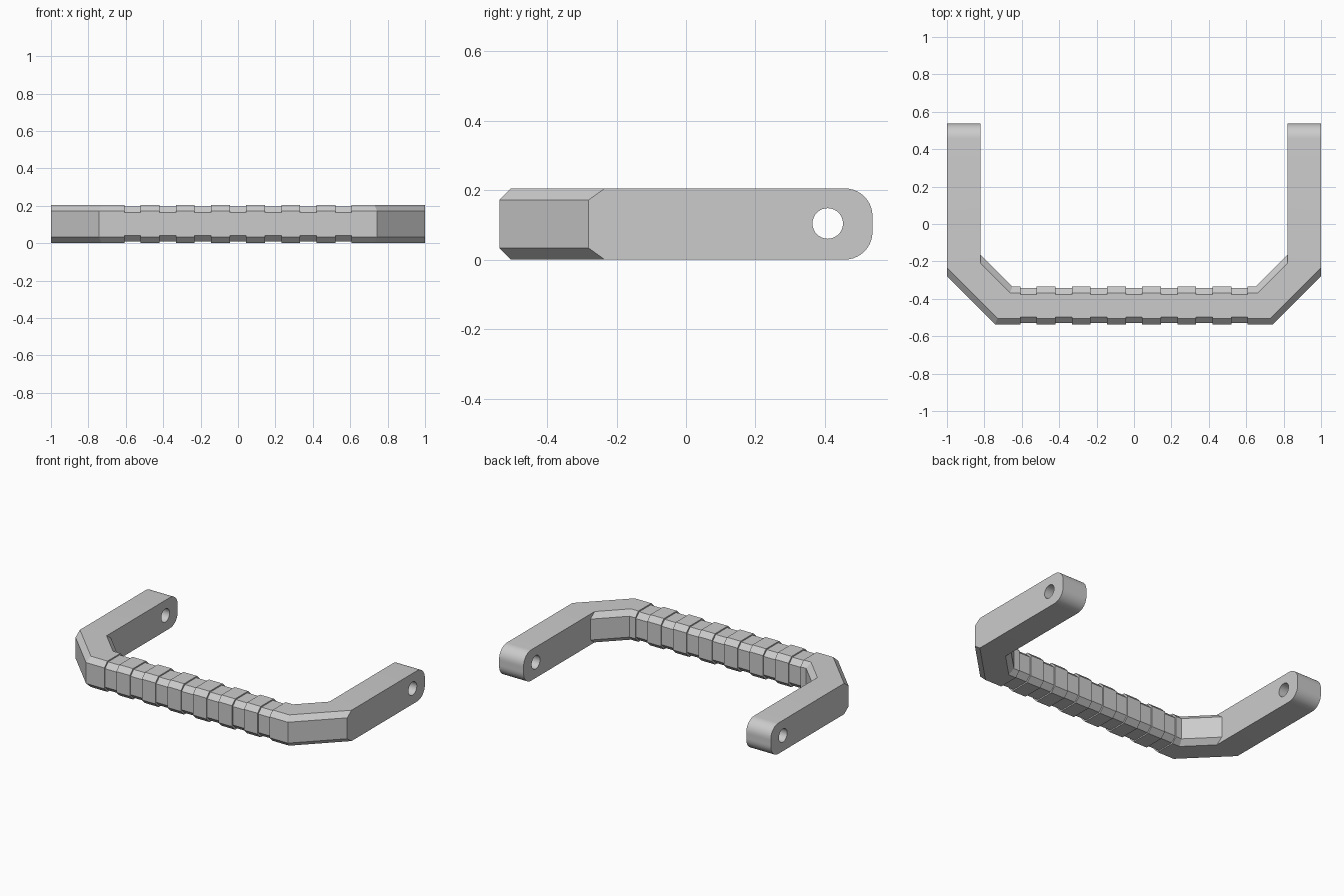
import bpy
import bmesh
import math

cube = bpy.data.objects.get("Cube")
if cube:
    bpy.data.objects.remove(cube, do_unlink=True)

grey = bpy.data.materials.new("light grey")
grey.use_nodes = True
grey.diffuse_color = (0.6, 0.6, 0.6, 1)
grey.node_tree.nodes["Principled BSDF"].inputs["Base Color"].default_value = (0.6, 0.6, 0.6, 1)

HEIGHT = 0.205
MID = HEIGHT / 2
CHAMFER = 0.033
FRONT, BACK = -0.537, -0.335


def section(outer, outer_top, inner, inner_top, low=CHAMFER, half=MID):
    """Eight-sided ring: outer side upward, then inner side downward."""
    flat = MID - low
    return [(*outer_top, MID - half), (*outer, MID - flat), (*outer, MID + flat), (*outer_top, MID + half),
            (*inner_top, MID + half), (*inner, MID + flat), (*inner, MID - flat), (*inner_top, MID - half)]


def bar_section(x, inset=0.0):
    f, b, c = FRONT + inset, BACK - inset, CHAMFER
    return section((x, f), (x, f + c), (x, b), (x, b - c), c + inset, MID - inset)


def loft(name, rings):
    """Skin consecutive rings and cap both ends."""
    bm = bmesh.new()
    loops = [[bm.verts.new(p) for p in ring] for ring in rings]
    for a, b in zip(loops, loops[1:]):
        for i in range(8):
            j = (i + 1) % 8
            bm.faces.new((a[i], a[j], b[j], b[i]))
    bm.faces.new(loops[0])
    bm.faces.new(loops[-1])
    # Merge the flat areas into single faces
    bmesh.ops.dissolve_limit(bm, angle_limit=0.01, verts=bm.verts, edges=bm.edges)
    bmesh.ops.recalc_face_normals(bm, faces=bm.faces)
    mesh = bpy.data.meshes.new(name)
    bm.to_mesh(mesh)
    bm.free()
    mesh.materials.append(grey)
    obj = bpy.data.objects.new(name, mesh)
    bpy.context.collection.objects.link(obj)
    return obj


def smooth(obj):
    bpy.ops.object.select_all(action="DESELECT")
    obj.select_set(True)
    bpy.context.view_layer.objects.active = obj
    bpy.ops.object.shade_smooth_by_angle(angle=math.radians(25))


# Ribbed grip: six raised bands between seven shallow grooves
PITCH, GROOVE, END = 0.188, 0.044, 0.608
rings = [bar_section(-END - 0.02, 0.008)]
for k in range(-3, 4):
    left, right = k * PITCH - GROOVE, k * PITCH + GROOVE
    if k > -3:
        rings += [bar_section(left), bar_section(left, 0.008)]
    if k < 3:
        rings += [bar_section(right, 0.008), bar_section(right)]
rings.append(bar_section(END + 0.02, 0.008))
loft("grip", rings)

# Arm: straight stub, chamfered diagonal corner, plain arm with rounded end
OUT, IN, RADIUS, TIP = 1.0, 0.82, 0.08, 0.537
arm = [bar_section(END),
       section((0.743, FRONT), (0.73, FRONT + CHAMFER), (0.65, BACK), (0.663, BACK - CHAMFER)),
       section((OUT, -0.28), (OUT, -0.234), (IN, -0.165), (IN, -0.211))]
for i in range(11):
    t = math.radians(90) * i / 10
    y = TIP - RADIUS + RADIUS * math.sin(t)
    half = MID - RADIUS + RADIUS * math.cos(t)
    arm.append(section((OUT, y), (OUT, y), (IN, y), (IN, y),
                       MID - half * (1 - CHAMFER / MID), half))

for side, sign in (("left", 1), ("right", -1)):
    obj = loft(side + "_arm", [[(sign * x, y, z) for x, y, z in r] for r in arm])
    # Pivot hole through the arm
    bpy.ops.mesh.primitive_cylinder_add(vertices=32, radius=0.044, depth=0.4,
                                        location=(sign * 0.91, 0.408, 0.104),
                                        rotation=(0, math.pi / 2, 0))
    cutter = bpy.context.object
    cutter.name = side + "_hole_cutter"
    cutter.data.materials.append(grey)
    cut = obj.modifiers.new("pivot hole", "BOOLEAN")
    cut.object = cutter
    cut.solver = "EXACT"
    bpy.context.view_layer.objects.active = obj
    obj.select_set(True)
    bpy.ops.object.modifier_apply(modifier=cut.name)
    bpy.data.objects.remove(cutter, do_unlink=True)
    smooth(obj)
